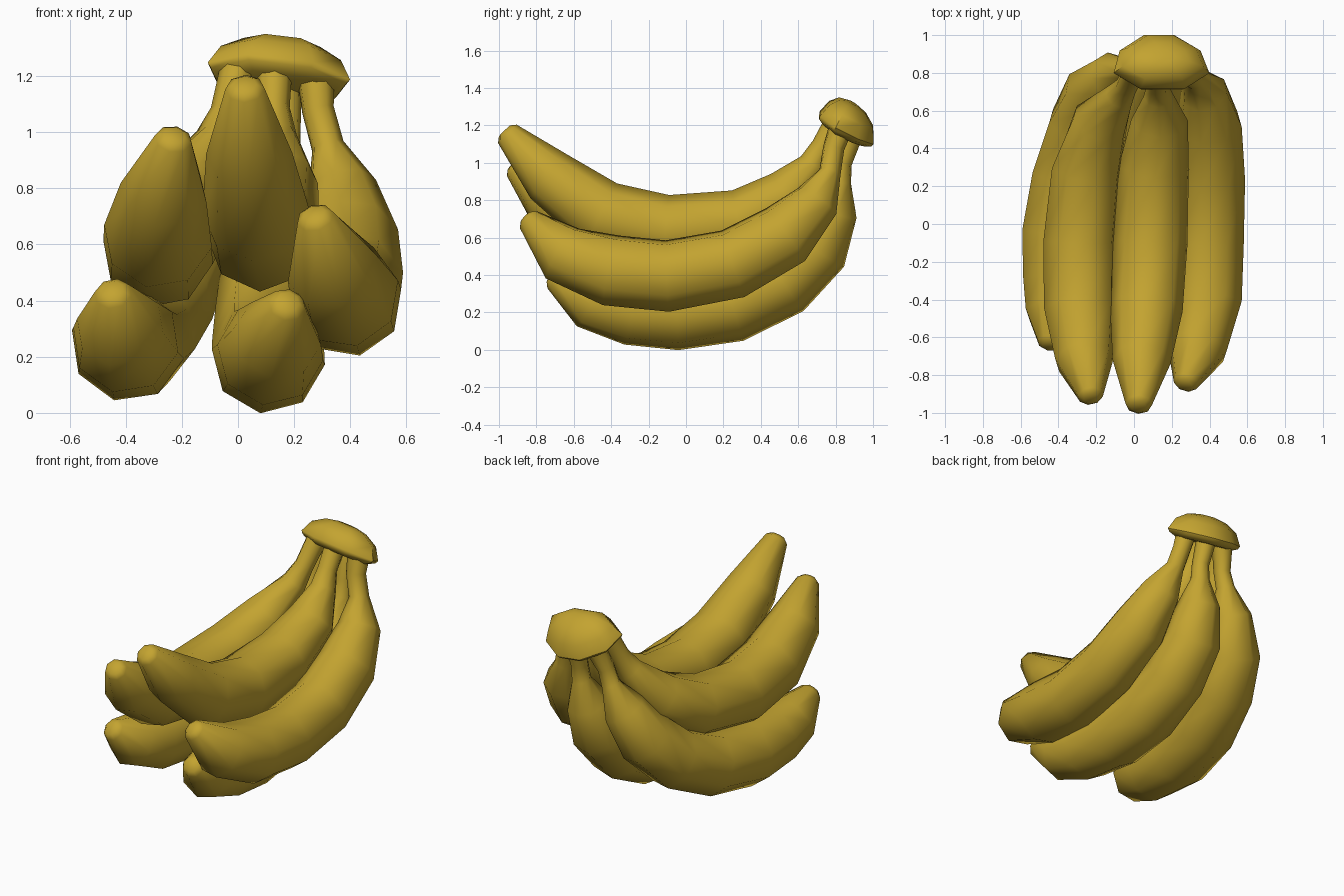
import bpy, bmesh, math
from mathutils import Vector

if "Cube" in bpy.data.objects:
    bpy.data.objects.remove(bpy.data.objects["Cube"])

skin = bpy.data.materials.new("banana yellow")
skin.diffuse_color = (0.55, 0.37, 0.03, 1)
skin.use_nodes = True
skin.node_tree.nodes["Principled BSDF"].inputs["Base Color"].default_value = skin.diffuse_color


def loft(name, rings, angle):
    """Skin a list of equal-length vertex rings and close both ends."""
    bm = bmesh.new()
    loops = [[bm.verts.new(p) for p in ring] for ring in rings]
    n = len(loops[0])
    for a, b in zip(loops, loops[1:]):
        for i in range(n):
            j = (i + 1) % n
            bm.faces.new((a[i], a[j], b[j], b[i]))
    bm.faces.new(loops[0])
    bm.faces.new(loops[-1])
    bmesh.ops.recalc_face_normals(bm, faces=bm.faces)
    me = bpy.data.meshes.new(name)
    bm.to_mesh(me)
    bm.free()
    me.materials.append(skin)
    ob = bpy.data.objects.new(name, me)
    bpy.context.collection.objects.link(ob)
    bpy.ops.object.select_all(action='DESELECT')
    ob.select_set(True)
    bpy.context.view_layer.objects.active = ob
    bpy.ops.object.shade_smooth_by_angle(angle=math.radians(angle))


def ring(c, u, v, ru, rv, roll=0, taper=0, n=8):
    """Octagon around c; taper narrows it toward +v."""
    pts = []
    for i in range(n):
        a = math.tau * i / n + math.radians(roll)
        s = math.sin(a)
        pts.append(c + u * ru * math.cos(a) * (1 - taper * s) + v * rv * s)
    return pts


def banana(name, roll, path):
    """Octagonal tube along (x, y, z, radius) points, tip first."""
    pts = [Vector(p[:3]) for p in path]
    rings = []
    for i, c in enumerate(pts):
        t = (pts[min(i + 1, len(pts) - 1)] - pts[max(i - 1, 0)]).normalized()
        v = t.cross(Vector((1, 0, 0))).normalized()
        u = v.cross(t)
        r = path[i][3] * 1.06
        if i == 0:  # slightly rounded tip
            rings.append(ring(c - t * .022, u, v, r * .6, r * .6, roll))
        rings.append(ring(c, u, v, r, r, roll))
    loft(name, rings, 60)


# upper bananas
banana("banana_top_middle", 2, [
    (.025, -.955, 1.155, .066), (.04, -.73, .925, .145), (.065, -.45, .715, .182),
    (.085, -.1, .63, .187), (.105, .3, .675, .175), (.135, .55, .825, .142),
    (.13, .68, .99, .075), (.125, .73, 1.09, .056), (.13, .81, 1.23, .06)])
banana("banana_top_left", 12, [
    (-.23, -.91, .975, .063), (-.265, -.72, .785, .148), (-.285, -.45, .63, .185),
    (-.285, -.1, .572, .188), (-.25, .28, .625, .18), (-.18, .54, .775, .145),
    (-.075, .68, .97, .075), (-.04, .73, 1.07, .056), (0, .81, 1.23, .06)])

# right banana
banana("banana_right", -13, [
    (.275, -.84, .695, .063), (.335, -.66, .515, .155), (.38, -.4, .425, .185),
    (.39, -.1, .395, .185), (.4, .25, .46, .182), (.395, .53, .615, .17),
    (.37, .7, .795, .12), (.32, .77, .95, .056), (.285, .79, 1.08, .055),
    (.275, .84, 1.22, .065)])

# lower bananas
banana("banana_bottom_middle", 8, [
    (.175, -.705, .385, .063), (.14, -.52, .27, .15), (.115, -.3, .215, .18),
    (.108, -.05, .2, .192), (.108, .25, .24, .19), (.112, .52, .365, .182),
    (.122, .7, .545, .168), (.145, .79, .745, .122), (.165, .825, .9, .055),
    (.17, .835, 1.0, .05), (.165, .89, 1.17, .06)])
banana("banana_bottom_left", 14, [
    (-.445, -.63, .425, .063), (-.42, -.48, .31, .15), (-.4, -.3, .26, .182),
    (-.392, -.05, .245, .195), (-.345, .25, .285, .19), (-.27, .52, .4, .18),
    (-.2, .69, .565, .166), (-.11, .785, .765, .123), (-.04, .82, .92, .055),
    (-.01, .825, 1.02, .05), (.035, .88, 1.17, .06)])

# crown joining the stems: tilted, flattened dome with a thin rim
u = Vector((1, 0, -.12)).normalized()
w = Vector((.1, .48, .87)).normalized()
v = w.cross(u).normalized()
base = Vector((.14, .85, 1.17))
loft("stem_crown", [
    ring(base + w * h + v * dv, u, v, .25 * su, .17 * sv, 22.5, .22)
    for h, su, sv, dv in [(-.02, .8, .75, 0), (0, .97, 1.0, 0), (.018, 1.02, 1.04, 0),
                          (.092, .86, .85, -.012), (.137, .55, .52, -.03),
                          (.152, .25, .2, -.035)]], 45)
